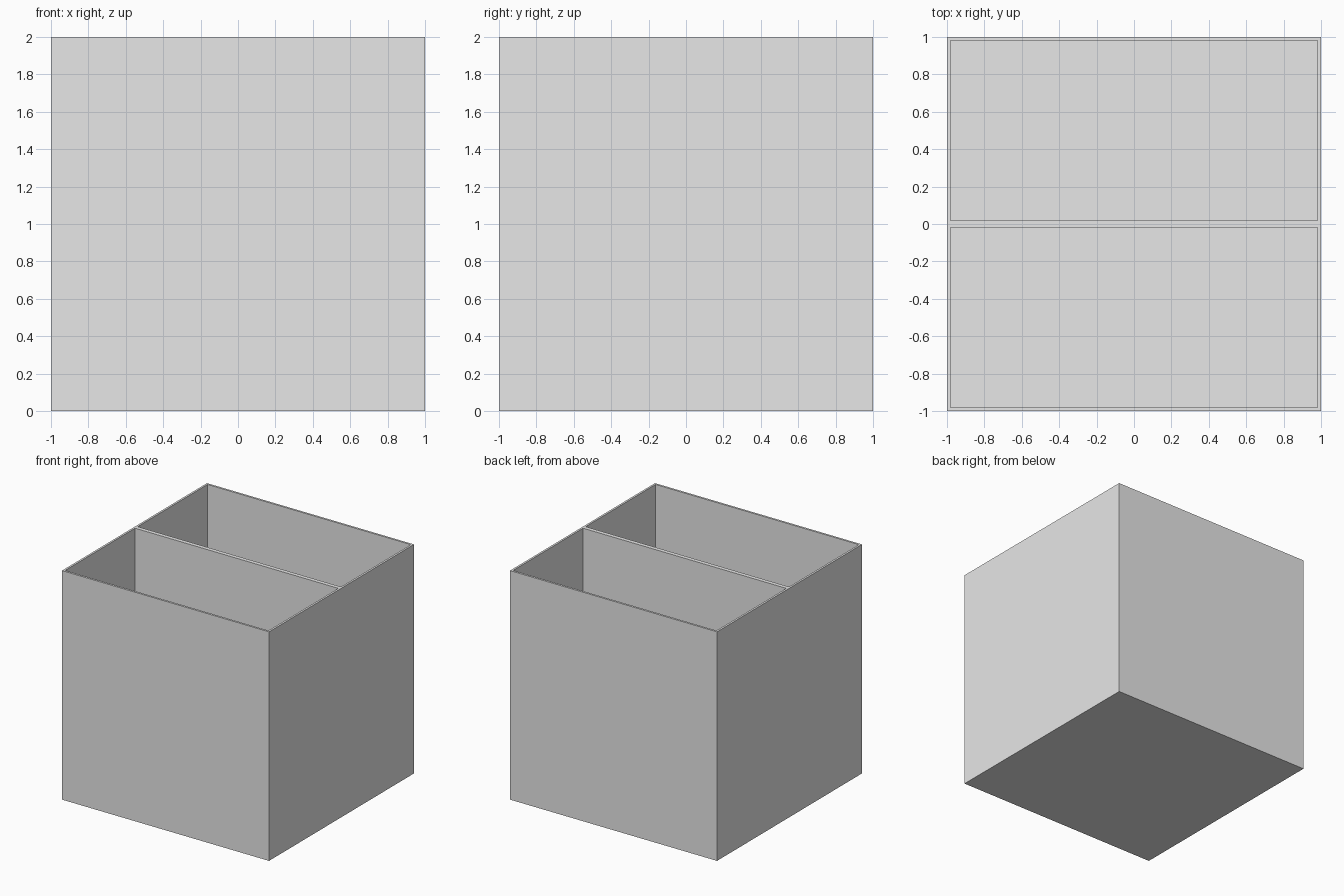
import bpy
import bmesh

default = bpy.data.objects.get("Cube")
if default:
    bpy.data.objects.remove(default, do_unlink=True)

SIZE = 2.0
WALL = 0.018

# Single plain grey
grey = bpy.data.materials.new("light_grey")
grey.use_nodes = True
colour = (0.8, 0.8, 0.8, 1.0)
grey.diffuse_color = colour
for node in grey.node_tree.nodes:
    if node.type == 'BSDF_PRINCIPLED':
        node.inputs["Base Color"].default_value = colour

# Outer block, split across the middle so the top has two halves
bm = bmesh.new()
bmesh.ops.create_cube(bm, size=SIZE)
bmesh.ops.translate(bm, verts=bm.verts, vec=(0, 0, SIZE / 2))
bmesh.ops.bisect_plane(bm, geom=bm.verts[:] + bm.edges[:] + bm.faces[:],
                       plane_co=(0, 0, 0), plane_no=(0, 1, 0))
bm.normal_update()

# Inset each half to leave the rim and divider, then sink the compartments
tops = [f for f in bm.faces if f.normal.z > 0.9]
bmesh.ops.inset_individual(bm, faces=tops, thickness=WALL, use_even_offset=True)
floors = bmesh.ops.extrude_discrete_faces(bm, faces=tops)["faces"]
floor_verts = list({v for f in floors for v in f.verts})
bmesh.ops.translate(bm, verts=floor_verts, vec=(0, 0, WALL - SIZE))
bmesh.ops.recalc_face_normals(bm, faces=bm.faces)

mesh = bpy.data.meshes.new("divided_box")
bm.to_mesh(mesh)
bm.free()
mesh.materials.append(grey)
box = bpy.data.objects.new("divided_box", mesh)
bpy.context.collection.objects.link(box)
